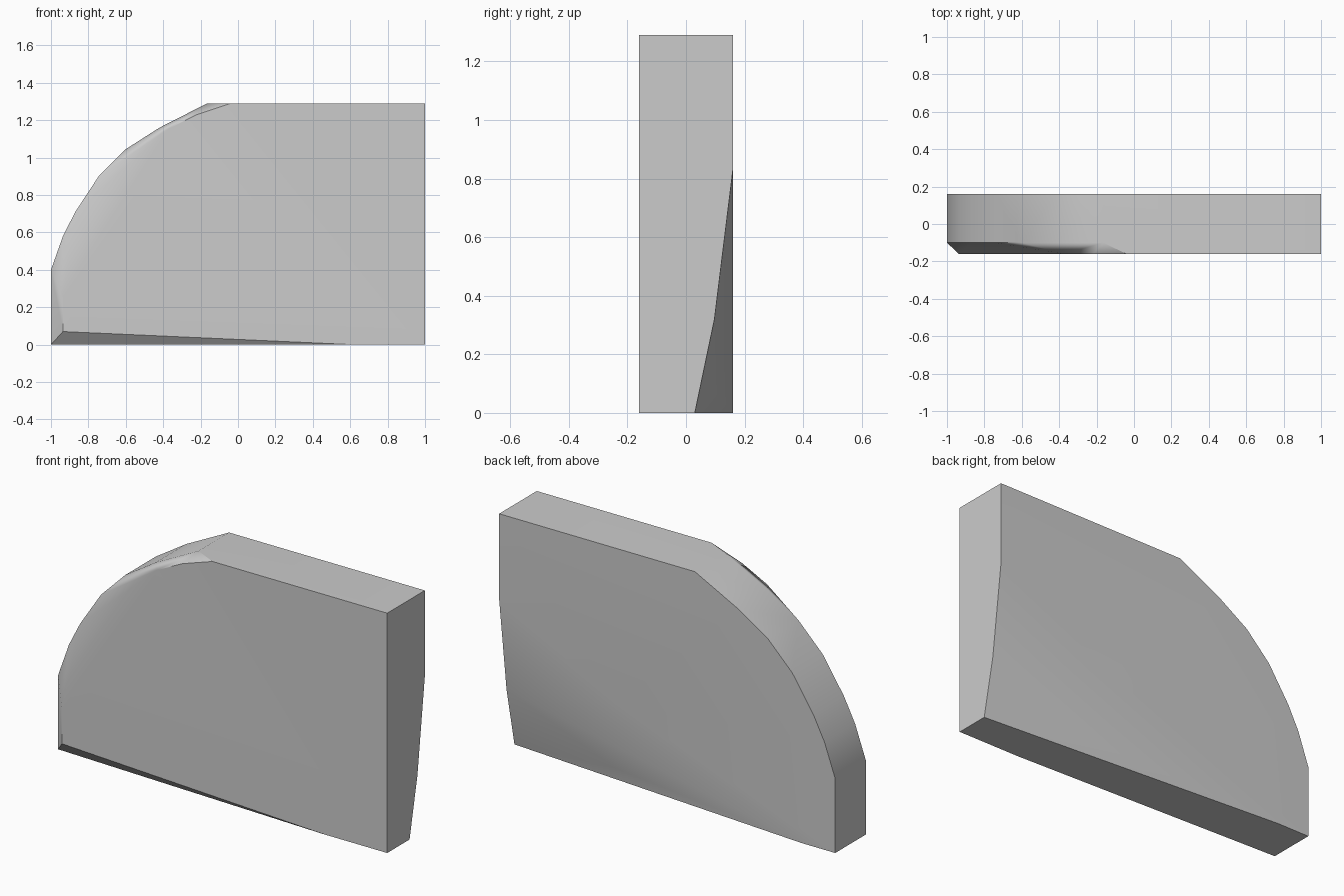
import bpy, bmesh, math

cube = bpy.data.objects.get("Cube")
if cube:
    bpy.data.objects.remove(cube, do_unlink=True)

BACK, RIM, FRONT = 0.16, -0.10, -0.16
TOP = 1.29

# rounded outline, from the bottom corner up to the flat top
arc = [(-1, 0), (-1, 0.4), (-0.936, 0.58), (-0.87, 0.71), (-0.745, 0.9),
       (-0.6, 1.045), (-0.42, 1.16), (-0.165, TOP)]
# edge of the flat front face, inside the chamfered rim
front_edge = [(0.62, 0), (-0.936, 0.07), (-0.936, 0.26), (-0.37, 1.155),
              (-0.22, 1.23), (-0.04, TOP), (1, TOP), (1, 0)]
# chamfered lower corner of the back
back_corner = [(1, 0.03, 0), (1, 0.097, 0.32), (1, BACK, 0.83), (1, BACK, TOP),
               (0.35, 0.097, 0.07), (0.3, BACK, 0.45), (-0.8, BACK, 0)]

points = [(x, y, z) for y in (RIM, BACK) for x, z in arc]
points += [(x, FRONT, z) for x, z in front_edge] + back_corner

# the slab is the convex solid around its corners
bm = bmesh.new()
for p in points:
    bm.verts.new(p)
bmesh.ops.convex_hull(bm, input=bm.verts[:])
bmesh.ops.delete(bm, geom=[v for v in bm.verts if not v.link_faces], context='VERTS')
bmesh.ops.dissolve_limit(bm, angle_limit=math.radians(0.3),
                         verts=bm.verts[:], edges=bm.edges[:])
bmesh.ops.recalc_face_normals(bm, faces=bm.faces[:])
mesh = bpy.data.meshes.new("rounded_slab")
bm.to_mesh(mesh)
bm.free()

slab = bpy.data.objects.new("rounded_slab", mesh)
bpy.context.collection.objects.link(slab)

# plain grey
grey = bpy.data.materials.new("plain_grey")
grey.use_nodes = True
colour = (0.6, 0.6, 0.6, 1)
grey.diffuse_color = colour
grey.node_tree.nodes["Principled BSDF"].inputs["Base Color"].default_value = colour
mesh.materials.append(grey)

# soft shading over the curve, crisp corners
bpy.ops.object.select_all(action='DESELECT')
slab.select_set(True)
bpy.context.view_layer.objects.active = slab
bpy.ops.object.shade_smooth_by_angle(angle=math.radians(30))
weighted = slab.modifiers.new("flat_face_normals", 'WEIGHTED_NORMAL')
weighted.keep_sharp = True
